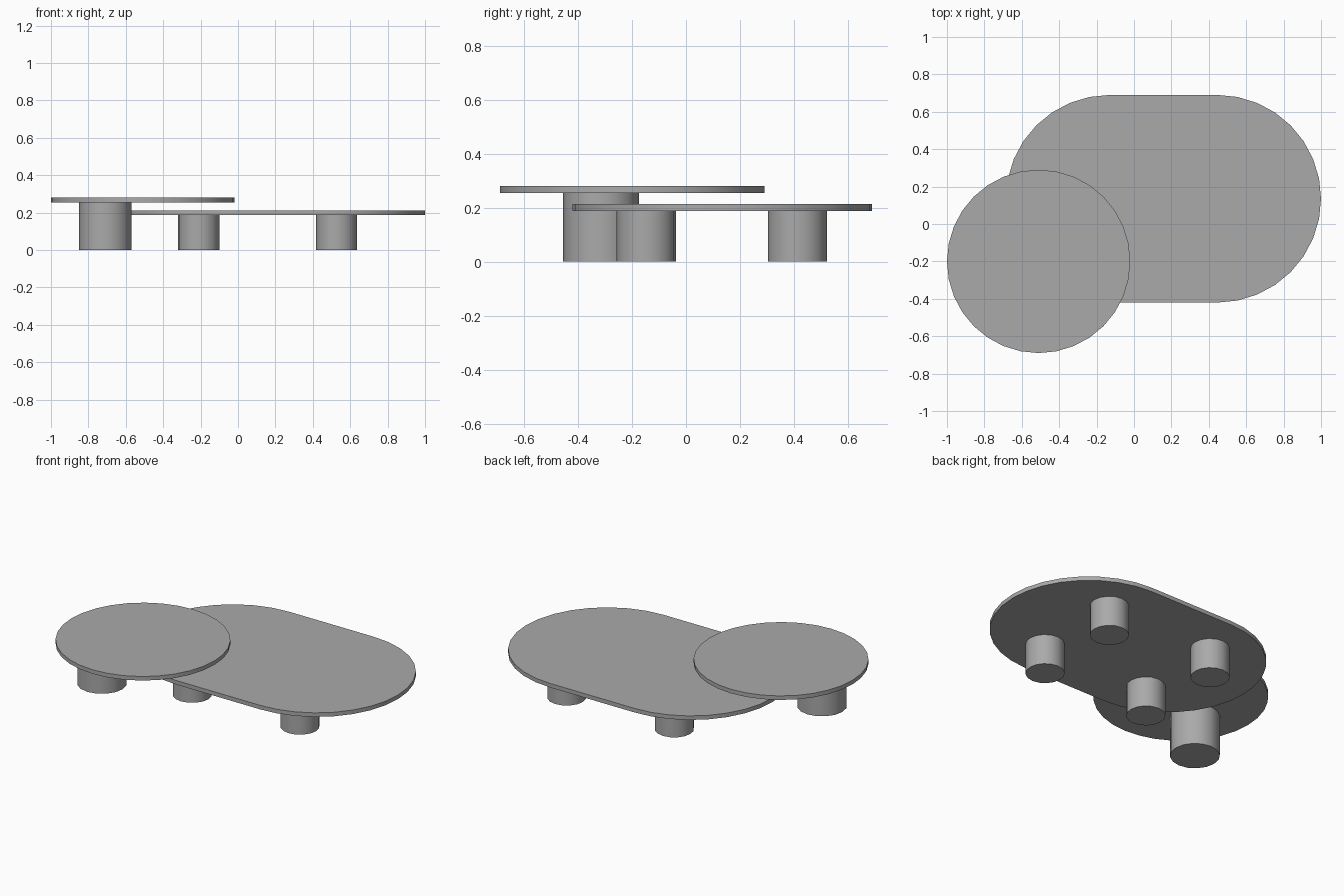
import bpy, bmesh, math

if "Cube" in bpy.data.objects:
    bpy.data.objects.remove(bpy.data.objects["Cube"], do_unlink=True)

# Single grey finish
grey = bpy.data.materials.new("plain grey")
grey.use_nodes = True
colour = (0.4, 0.4, 0.4, 1)
grey.diffuse_color = colour
grey.node_tree.nodes["Principled BSDF"].inputs["Base Color"].default_value = colour


def arc(cx, cy, r, start, sweep, steps):
    angles = [start + sweep * i / steps for i in range(steps + 1)]
    return [(cx + r * math.cos(a), cy + r * math.sin(a)) for a in angles]


def slab(name, outline, z0, z1):
    """Extrude a flat outline upward into a solid part."""
    bm = bmesh.new()
    base = bm.faces.new([bm.verts.new((x, y, z0)) for x, y in outline])
    top = bmesh.ops.extrude_face_region(bm, geom=[base], use_keep_orig=True)
    moved = [v for v in top["geom"] if isinstance(v, bmesh.types.BMVert)]
    bmesh.ops.translate(bm, verts=moved, vec=(0, 0, z1 - z0))
    bmesh.ops.recalc_face_normals(bm, faces=bm.faces)
    mesh = bpy.data.meshes.new(name)
    bm.to_mesh(mesh)
    bm.free()
    mesh.materials.append(grey)
    obj = bpy.data.objects.new(name, mesh)
    bpy.context.collection.objects.link(obj)
    bpy.ops.object.select_all(action="DESELECT")
    obj.select_set(True)
    bpy.context.view_layer.objects.active = obj
    bpy.ops.object.shade_smooth_by_angle(angle=math.radians(30))
    return obj


def disc(name, x, y, r, z0, z1, sides):
    return slab(name, arc(x, y, r, 0, math.tau, sides)[:-1], z0, z1)


# Low table: rounded oblong top on four legs
half = math.pi / 2
oblong = (arc(0.445, 0.135, 0.555, -half, math.pi, 16)
          + arc(-0.13, 0.135, 0.555, half, math.pi, 16))
slab("low_table_top", oblong, 0.188, 0.213)
for side, x in (("right", -0.21), ("left", 0.527)):
    for end, y in (("front", -0.147), ("back", 0.413)):
        disc(f"low_table_{end}_{side}_leg", x, y, 0.11, 0, 0.188, 16)

# High table: round top on one off-centre leg
disc("high_table_top", -0.51, -0.2, 0.49, 0.255, 0.28, 32)
disc("high_table_leg", -0.71, -0.315, 0.14, 0, 0.255, 16)
